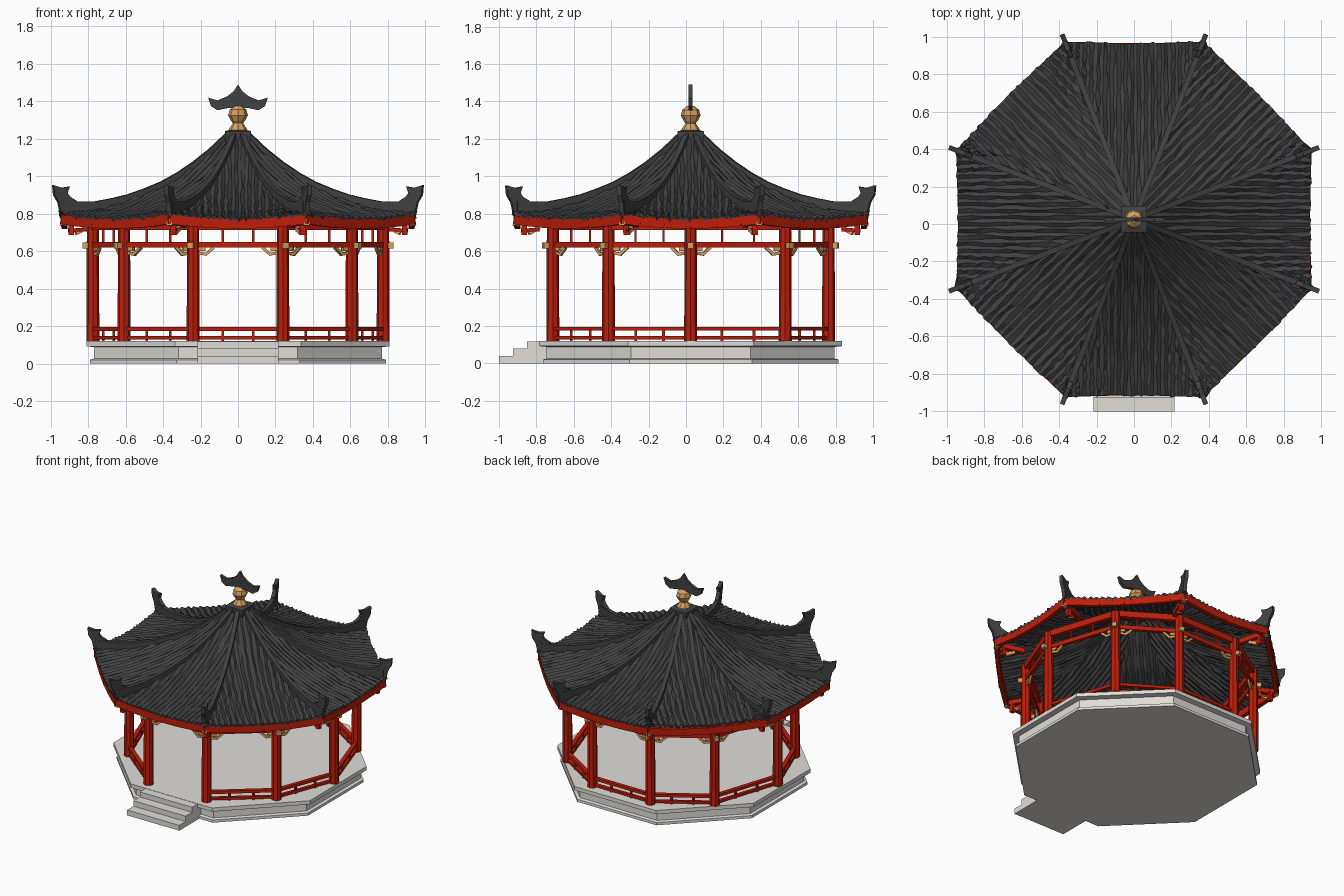
import bpy, bmesh, math, random
from mathutils import Vector, Matrix

if "Cube" in bpy.data.objects:
    bpy.data.objects.remove(bpy.data.objects["Cube"])
random.seed(4)
CY = 0.025                      # pavilion axis in y
T = math.tan(math.pi / 8)
C8 = math.cos(math.pi / 8)


def mat(name, col):
    m = bpy.data.materials.new(name)
    m.diffuse_color = (*col, 1)
    m.use_nodes = True
    m.node_tree.nodes["Principled BSDF"].inputs["Base Color"].default_value = m.diffuse_color
    return m


RED = mat("red lacquer", (0.52, 0.013, 0.003))
TILE = mat("dark roof tile", (0.052, 0.052, 0.052))
STONE = mat("pale stone", (0.75, 0.73, 0.69))
GOLD = mat("gold", (0.68, 0.36, 0.12))


def finish(bm, name, m, warp=False, closed=True):
    if warp:                    # pull the roof corners slightly towards the main axes
        for v in bm.verts:
            a = math.atan2(v.co.y, v.co.x)
            v.co = Matrix.Rotation(-0.022 * math.sin(4 * a), 3, 'Z') @ v.co
    bmesh.ops.recalc_face_normals(bm, faces=bm.faces)
    if not closed and sum(f.normal.z for f in bm.faces) < 0:
        bmesh.ops.reverse_faces(bm, faces=bm.faces)
    me = bpy.data.meshes.new(name)
    bm.to_mesh(me)
    bm.free()
    me.materials.append(m)
    ob = bpy.data.objects.new(name, me)
    ob.location.y = CY
    bpy.context.collection.objects.link(ob)
    return ob


def beam(bm, p, q, w, h):
    """Box running from p to q, w wide and h tall."""
    p, q = Vector(p), Vector(q)
    d = (q - p).normalized()
    s = d.cross(Vector((0, 0, 1)))
    s = s.normalized() if s.length > 1e-4 else Vector((1, 0, 0))
    u = s.cross(d)
    rot = Matrix((s, d, u)).transposed().to_4x4()
    size = Matrix.Diagonal((w, (q - p).length, h, 1))
    bmesh.ops.create_cube(bm, size=1, matrix=Matrix.Translation((p + q) / 2) @ rot @ size)


def plate(bm, pts, th, ang=0.0):
    """Outline of (distance, z) points, extruded th thick in the vertical plane at ang."""
    d = Vector((math.cos(ang), math.sin(ang), 0))
    n = Vector((-d.y, d.x, 0)) * th / 2
    a, b = [[bm.verts.new(d * r + Vector((0, 0, z)) + n * s) for r, z in pts] for s in (-1, 1)]
    bm.faces.new(a)
    bm.faces.new(b[::-1])
    for i in range(len(pts)):
        j = (i + 1) % len(pts)
        bm.faces.new((a[i], a[j], b[j], b[i]))


def lathe(bm, prof, n, off=0.0):
    rings = [[bm.verts.new((r * math.cos(off + 2 * math.pi * i / n),
                            r * math.sin(off + 2 * math.pi * i / n), z)) for i in range(n)] for r, z in prof]
    for a, b in zip(rings, rings[1:]):
        for i in range(n):
            j = (i + 1) % n
            bm.faces.new((a[i], a[j], b[j], b[i]))
    bm.faces.new(rings[0])
    bm.faces.new(rings[-1])


def polar(r, a, z):
    return Vector((r * math.cos(a), r * math.sin(a), z))


PROF = [(0.0, 1.25), (0.08, 1.20), (0.2, 1.09), (0.4, 0.96), (0.6, 0.875), (0.8, 0.815), (1.1, 0.765)]


def surf(v, u):
    """Roof height at distance v from the axis and u along the eave."""
    r = v / C8
    for (r0, z0), (r1, z1) in zip(PROF, PROF[1:]):
        if r <= r1:
            z = z0 + (z1 - z0) * (r - r0) / (r1 - r0)
            break
    return z + 0.028 * (u / 0.389) ** 2 * (v / 0.94) ** 4


HIPS = [math.pi / 8 + i * math.pi / 4 for i in range(8)]
SIDES = [i * math.pi / 4 for i in range(8)]

# Octagonal stone base with moulded edge
bm = bmesh.new()
lathe(bm, [(r / C8, z) for r, z in
           [(0.79, 0), (0.79, 0.02), (0.77, 0.026), (0.77, 0.088), (0.81, 0.092), (0.81, 0.12)]], 8, math.pi / 8)
finish(bm, "stone_base", STONE)

# Front steps
bm = bmesh.new()
for y, z in ((-1.0, 0.04), (-0.925, 0.08), (-0.85, 0.118)):
    beam(bm, (0, y - CY, z / 2), (0, -0.74 - CY, z / 2), 0.43, z)
finish(bm, "front_steps", STONE)

# Ten columns, tie beams, low railing and brackets
COL = [polar(0.775, i * math.pi / 5, 0) for i in range(10)]
for p in COL:                   # flank columns stand a little further back
    if 0.3 < abs(p.y) < 0.6:
        p.x *= 0.97
        p.y += 0.05 if p.y > 0 else 0.016
cols, beams, rail, brk = (bmesh.new() for _ in range(4))
Z = Vector((0, 0, 1))
for i, p in enumerate(COL):
    q = COL[(i + 1) % 10]
    bmesh.ops.create_cone(cols, cap_ends=True, segments=8, radius1=0.035, radius2=0.032, depth=0.63,
                          matrix=Matrix.Translation(p + Z * 0.435))
    beam(beams, p + Z * 0.635, q + Z * 0.635, 0.025, 0.03)
    beam(beams, p + Z * 0.735, q + Z * 0.735, 0.035, 0.045)
    for k in (0.33, 0.67):
        m = p.lerp(q, k)
        beam(beams, m + Z * 0.645, m + Z * 0.72, 0.012, 0.012)
    if i != 7:                  # open bay above the steps
        beam(rail, p + Z * 0.185, q + Z * 0.185, 0.028, 0.02)
        beam(rail, p + Z * 0.137, q + Z * 0.137, 0.022, 0.018)
        for k in (0.33, 0.67):
            m = p.lerp(q, k)
            beam(rail, m + Z * 0.12, m + Z * 0.18, 0.014, 0.014)
    for a, b in ((p, q), (q, p)):
        d = (b - a).normalized()
        beam(brk, a + d * 0.03 + Z * 0.59, a + d * 0.075 + Z * 0.583, 0.014, 0.016)
        beam(brk, a + d * 0.07 + Z * 0.585, a + d * 0.11 + Z * 0.62, 0.014, 0.016)
        beam(brk, a + d * 0.025 + Z * 0.612, a + d * 0.065 + Z * 0.612, 0.014, 0.022)
    out = p.normalized()        # gold beam end facing outwards
    beam(brk, p + out * 0.025 + Z * 0.63, p + out * 0.055 + Z * 0.63, 0.032, 0.03)
finish(cols, "columns", RED)
finish(beams, "tie_beams", RED)
finish(rail, "low_railing", RED)
finish(brk, "beam_brackets", GOLD)

# Ribbed tile roof: eight faces with uneven ribs running down to the eave
bm = bmesh.new()
NU, NV = 40, 12
for ang in SIDES:
    rot = Matrix.Rotation(ang, 4, 'Z')
    grid = []
    for i in range(NU + 1):
        u = 0.389 * (-1 + 2 * i / NU)
        inner = 0 < i < NU
        v0 = max(abs(u) / T, 0.05)
        end = 0.94 + random.uniform(-0.006, 0.006)
        up = (0.008 if i % 2 else -0.005) if inner else 0
        row = []
        for j in range(NV + 1):
            v = v0 + (end - v0) * j / NV
            du = random.uniform(-0.006, 0.006) if inner else 0
            z = surf(v, u) + up + random.uniform(-0.004, 0.004)
            row.append(bm.verts.new(rot @ Vector((v, u + du, z))))
        grid.append(row)
    for a, b in zip(grid, grid[1:]):
        for j in range(NV):
            bm.faces.new((a[j], a[j + 1], b[j + 1], b[j]))
bmesh.ops.remove_doubles(bm, verts=bm.verts, dist=0.0005)
roof = finish(bm, "tile_roof", TILE, True, False)
sol = roof.modifiers.new("thickness", 'SOLIDIFY')
sol.thickness = 0.016
sol.offset = -1

# Hip ridges and upturned horns
ridge, horn = bmesh.new(), bmesh.new()
for a in HIPS:
    pts = []
    for k in range(11):
        r = 0.07 + 0.93 * k / 10
        z = surf(r * C8, r * C8 * T)
        pts.append((r, z + 0.022 + 0.038 * (k / 10) ** 2))
    low = [(r, surf(r * C8, r * C8 * T) - 0.01) for r, _ in pts]
    plate(ridge, pts + low[::-1], 0.03, a)
    plate(horn, [(0.90, 0.80), (0.93, 0.87), (0.965, 0.89), (0.98, 0.91), (0.968, 0.945), (1.01, 0.938),
                 (1.06, 0.952), (1.055, 0.90), (1.03, 0.86), (1.012, 0.785)], 0.026, a)
finish(ridge, "hip_ridges", TILE, True)
finish(horn, "corner_horns", TILE, True)

# Red eave board tucked under the tile edge
bm = bmesh.new()
for ang in SIDES:
    rot = Matrix.Rotation(ang, 4, 'Z')
    us = [-1, -0.75, -0.4, 0, 0.4, 0.75, 1]
    for a, b in zip(us, us[1:]):
        p, q = (rot @ Vector((0.925, 0.384 * k, surf(0.925, 0.384 * k) - 0.037)) for k in (a, b))
        beam(bm, p, q, 0.03, 0.05)
finish(bm, "eave_board", RED, True)

# Short hip rafters with hanging corner posts and gold tips
raf, tip = bmesh.new(), bmesh.new()
for a in HIPS:
    beam(raf, polar(0.80, a, 0.745), polar(0.99, a, 0.76), 0.03, 0.035)
    beam(raf, polar(0.955, a, 0.755), polar(0.955, a, 0.685), 0.028, 0.028)
    beam(raf, polar(0.87, a, 0.715), polar(0.97, a, 0.71), 0.02, 0.02)
    beam(tip, polar(0.985, a, 0.75), polar(1.012, a, 0.755), 0.032, 0.034)
    beam(tip, polar(0.87, a, 0.725), polar(0.93, a, 0.695), 0.02, 0.02)
finish(raf, "hip_rafters", RED, True)
finish(tip, "rafter_tips", GOLD, True)

# Square roof cap
bm = bmesh.new()
lathe(bm, [(0.085, 1.15), (0.10, 1.215), (0.10, 1.24), (0.06, 1.248)], 4, math.pi / 4)
finish(bm, "roof_cap", TILE)

# Gold finial: flared foot and faceted ball
bm = bmesh.new()
lathe(bm, [(0.052, 1.243), (0.045, 1.258), (0.027, 1.283), (0.038, 1.297), (0.053, 1.325),
           (0.045, 1.355), (0.02, 1.375)], 8)
finish(bm, "finial_ball", GOLD)

# Thin winged crest on top
bm = bmesh.new()
half = [(0.022, 1.455), (0.06, 1.425), (0.11, 1.405), (0.16, 1.42), (0.145, 1.375), (0.11, 1.352), (0.05, 1.365)]
plate(bm, [(0, 1.49)] + half + [(-x, z) for x, z in half[::-1]], 0.022)
finish(bm, "finial_crest", TILE)
